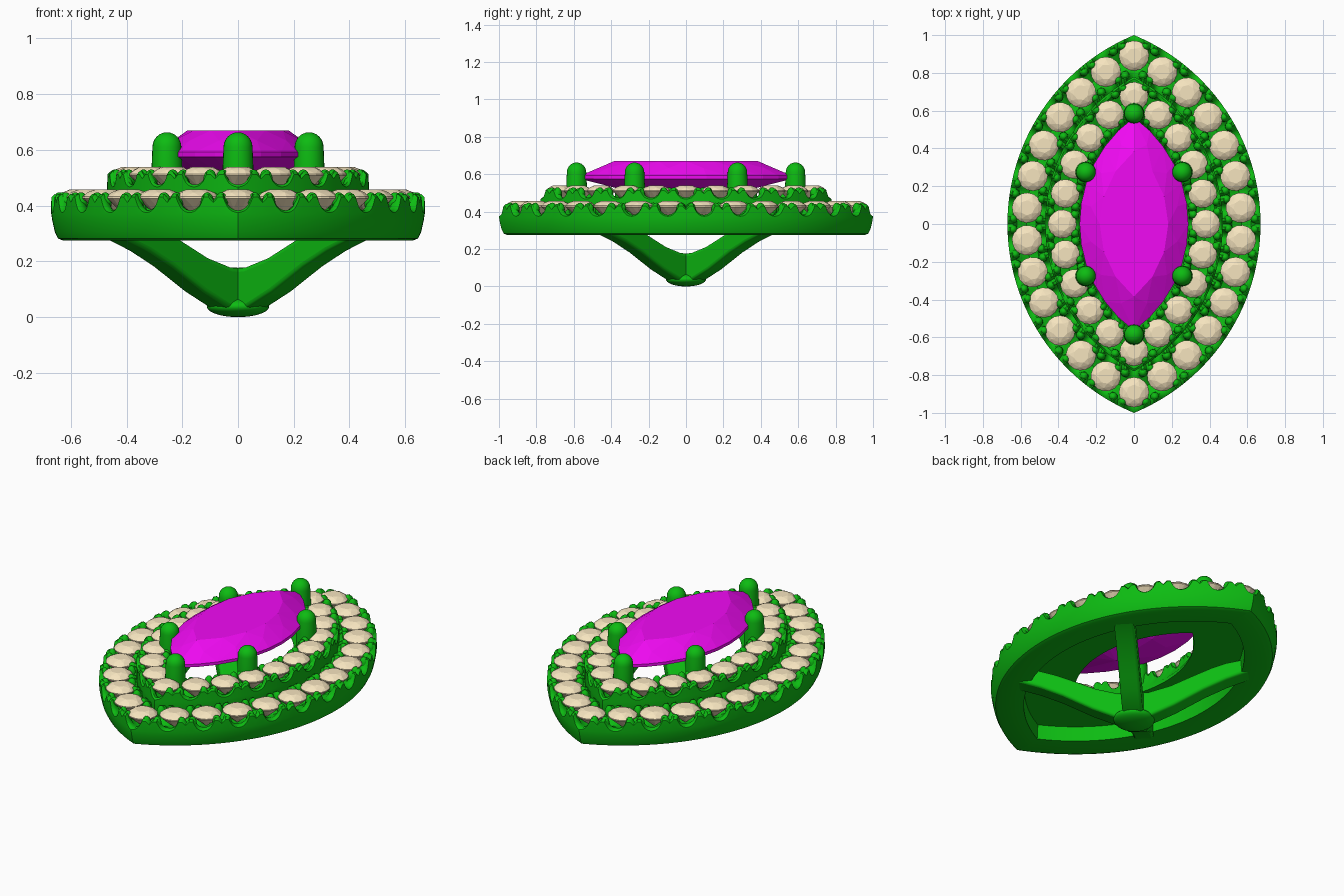
import bpy, bmesh, math
from mathutils import Matrix

if "Cube" in bpy.data.objects:
    bpy.data.objects.remove(bpy.data.objects["Cube"])

C = 0.411  # offset of the two arc centres that make the pointed oval


def material(name, rgb):
    m = bpy.data.materials.new(name)
    m.diffuse_color = (*rgb, 1)
    m.use_nodes = True
    m.node_tree.nodes["Principled BSDF"].inputs["Base Color"].default_value = m.diffuse_color
    return m


GREEN = material("green_metal", (0.004, 0.5, 0.006))
PINK = material("magenta_gem", (0.88, 0.003, 0.9))
CREAM = material("cream_stone", (0.92, 0.78, 0.52))


def marquise(s, u):
    """Point on the pointed oval of half width s; u runs 0..2 around it."""
    u %= 2
    sign = 1 if u < 1 else -1
    r = s + C
    half = math.acos(C / r)
    a = half * (2 * (u % 1) - 1)
    return sign * (r * math.cos(a) - C), sign * r * math.sin(a)


def finish(name, bm, mat, smooth=True):
    bmesh.ops.recalc_face_normals(bm, faces=bm.faces[:])
    me = bpy.data.meshes.new(name)
    bm.to_mesh(me)
    bm.free()
    me.materials.append(mat)
    ob = bpy.data.objects.new(name, me)
    bpy.context.collection.objects.link(ob)
    if smooth:
        bpy.ops.object.select_all(action='DESELECT')
        ob.select_set(True)
        bpy.context.view_layer.objects.active = ob
        bpy.ops.object.shade_smooth_by_angle(angle=math.radians(40))
    return ob


def hull(bm, pts):
    """Add the convex hull of the points: a faceted stone."""
    tmp = bmesh.new()
    vs = [tmp.verts.new(p) for p in pts]
    bmesh.ops.convex_hull(tmp, input=vs)
    loose = [v for v in tmp.verts if not v.link_faces]
    bmesh.ops.delete(tmp, geom=loose, context='VERTS')
    bmesh.ops.dissolve_limit(tmp, angle_limit=0.01, verts=tmp.verts[:], edges=tmp.edges[:])
    me = bpy.data.meshes.new("tmp")
    tmp.to_mesh(me)
    tmp.free()
    bm.from_mesh(me)
    bpy.data.meshes.remove(me)


def notch(t):
    """Scallop height: -1 under a stone, 0 on the claw tips, small split between."""
    t = abs((t + 0.5) % 1 - 0.5)
    if t < 0.27:
        return -math.sqrt(1 - (t / 0.27) ** 2)
    return -0.35 * max(0, (t - 0.4) / 0.1)


def tier(name, profile, n, k=20):
    """Sweep a (half width, z, scallop depth) section around the pointed oval."""
    bm = bmesh.new()
    total = 2 * n * k
    loops = []
    for i in range(total):
        u = i / (n * k)
        h = notch(i / k)
        loops.append([bm.verts.new((*marquise(s, u), z + w * h)) for s, z, w in profile])
    m = len(profile)
    for i in range(total):
        a, b = loops[i], loops[(i + 1) % total]
        for j in range(m):
            bm.faces.new((a[j], a[(j + 1) % m], b[(j + 1) % m], b[j]))
    finish(name, bm, GREEN)


def claws(name, n, widths, z):
    """Pairs of small bead claws between neighbouring stones."""
    bm = bmesh.new()
    for i in range(2 * n):
        for t in (-0.35, 0.35):
            for s in widths:
                x, y = marquise(s, (i + t) / n)
                mat = Matrix.Translation((x, y, z)) @ Matrix.Diagonal((1, 1, 1.5, 1))
                bmesh.ops.create_uvsphere(bm, u_segments=12, v_segments=8, radius=0.024, matrix=mat)
    finish(name, bm, GREEN)


def stones(name, n, s, r, z):
    """Round brilliants spaced evenly around the pointed oval; z is the table."""
    bm = bmesh.new()
    rings = ((8, 0.5, 0, 0), (8, 0.8, 0.5, -0.010), (16, 1, 0, -0.025),
             (16, 1, 0, -0.031), (8, 0.5, 0.5, -0.068), (1, 0, 0, -0.1))
    for i in range(2 * n):
        x, y = marquise(s, i / n)
        pts = []
        for count, f, off, dz in rings:
            for j in range(count):
                a = 2 * math.pi * (j + off) / count + i * 0.7
                pts.append((x + r * f * math.cos(a), y + r * f * math.sin(a), z + dz))
        hull(bm, pts)
    finish(name, bm, CREAM, False)


# Outer tier: rounded skirt, scalloped rims and a hollow underside
tier("outer_tier", [(.495, .277, 0), (.628, .275, 0), (.646, .282, 0), (.657, .305, 0),
                    (.666, .345, 0), (.67, .37, 0), (.67, .43, .055), (.658, .441, .058),
                    (.64, .437, .055), (.62, .385, .01), (.57, .36, 0), (.52, .385, .01),
                    (.50, .437, .055), (.482, .441, .058), (.465, .43, .053),
                    (.45, .374, 0), (.45, .362, 0), (.49, .362, 0)], 13)
claws("outer_claws", 13, (.641, .499), .412)
stones("outer_stones", 13, .57, .08, .457)

# Inner raised tier: floor of the recess with a narrower centre opening
tier("inner_tier", [(.225, .362, 0), (.46, .362, 0), (.47, .385, 0), (.47, .456, 0),
                    (.47, .512, .045), (.46, .523, .048), (.445, .519, .046), (.43, .467, .01),
                    (.38, .443, 0), (.335, .467, .01), (.318, .519, .046), (.305, .523, .048),
                    (.293, .512, .045), (.285, .455, 0), (.235, .39, 0)], 10)
claws("inner_claws", 10, (.445, .315), .494)
stones("inner_stones", 10, .38, .076, .539)

# Large faceted centre gem
bm = bmesh.new()
pts = []
for count, fx, fy, off, z in ((24, 1, 1, 0, .592), (24, 1, 1, 0, .575), (12, .82, .85, .5, .633),
                              (12, .63, .68, 0, .67), (12, .6, .6, .5, .52)):
    for j in range(count):
        x, y = marquise(.288, 2 * (j + off) / count)
        pts.append((x * fx, y * fy, z))
pts += [(0, -.15, .47), (0, .15, .47)]
hull(bm, pts)
finish("centre_gem", bm, PINK, False)

# Six round-topped prongs on the rim of the inner tier
for i, (x, y) in enumerate([(0, .585), (0, -.585), (.255, .275), (-.255, .275),
                            (.255, -.275), (-.255, -.275)]):
    bm = bmesh.new()
    outline = [(0, .42), (.055, .42), (.055, .54)]
    outline += [(.052 * math.cos(a * math.pi / 12), .61 + .053 * math.sin(a * math.pi / 12))
                for a in range(7)]
    vs = [bm.verts.new((r, 0, z)) for r, z in outline]
    es = [bm.edges.new(p) for p in zip(vs, vs[1:])]
    bmesh.ops.spin(bm, geom=vs + es, cent=(0, 0, 0), axis=(0, 0, 1),
                   angle=2 * math.pi, steps=24, use_duplicate=False)
    bmesh.ops.remove_doubles(bm, verts=bm.verts[:], dist=1e-4)
    finish(f"prong_{i + 1}", bm, GREEN).location = (x, y, 0)

# Four diagonal struts that meet under the head
side = [(0, .02), (.1, .035), (.22, .09), (.3, .135), (.38, .18), (.5, .236), (.6, .272),
        (.65, .285), (.65, .35), (.58, .352), (.5, .338), (.42, .311), (.33, .272),
        (.2, .213), (.08, .178), (0, .176)]
for i in range(4):
    bm = bmesh.new()
    f = bm.faces.new([bm.verts.new((r, -.055, z)) for r, z in side])
    ext = bmesh.ops.extrude_face_region(bm, geom=[f])
    bmesh.ops.translate(bm, vec=(0, .11, 0), verts=[e for e in ext['geom']
                                                   if isinstance(e, bmesh.types.BMVert)])
    ob = finish(f"strut_{i + 1}", bm, GREEN)
    ob.rotation_euler.z = math.radians(45 + 90 * i)
    bev = ob.modifiers.new("round_edges", 'BEVEL')
    bev.width, bev.segments = .015, 3

# Rounded foot where the struts join
bm = bmesh.new()
bmesh.ops.create_uvsphere(bm, u_segments=32, v_segments=16, radius=1,
                          matrix=Matrix.Translation((0, 0, .038)) @ Matrix.Diagonal((.112, .107, .038, 1)))
finish("foot", bm, GREEN)
